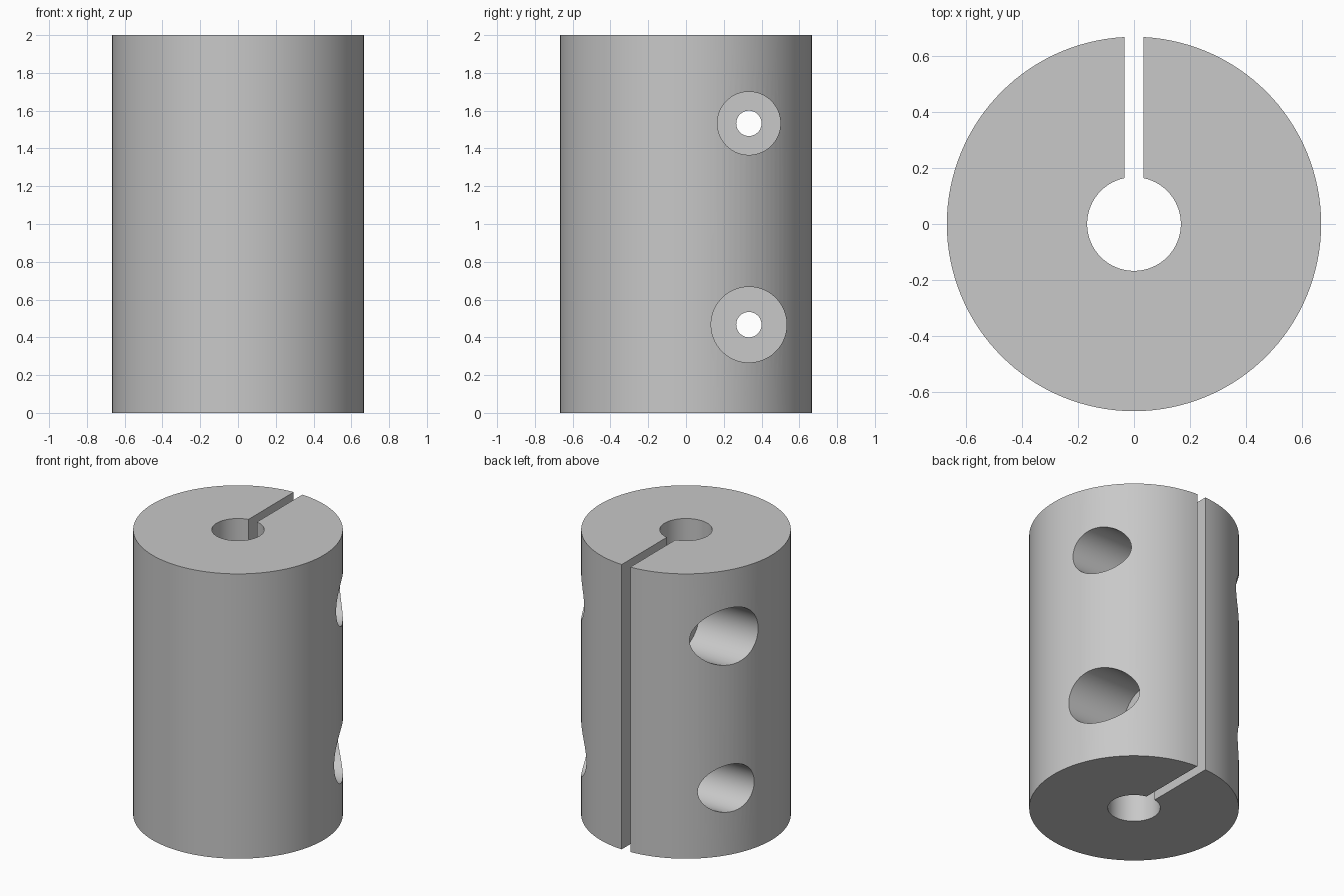
import bpy
import math

cube = bpy.data.objects.get("Cube")
if cube:
    bpy.data.objects.remove(cube, do_unlink=True)

HEIGHT, RADIUS, BORE = 2.0, 0.667, 0.167
SLOT = 0.067                    # slot width
SCREW_Y, SCREW_R = 0.333, 0.067
HEAD_R, NUT_R = 0.167, 0.2      # the two counterbore sizes
FLOOR_X = 0.2                   # counterbore floor distance from the centre
LOW_Z, HIGH_Z = 0.467, 1.533

grey = bpy.data.materials.new("grey metal")
grey.use_nodes = True
colour = (0.58, 0.58, 0.58, 1)
grey.diffuse_color = colour
grey.node_tree.nodes["Principled BSDF"].inputs["Base Color"].default_value = colour


def cylinder(name, radius, depth, location, along_x=False, sides=96):
    turn = (0, math.pi / 2, 0) if along_x else (0, 0, 0)
    bpy.ops.mesh.primitive_cylinder_add(vertices=sides, radius=radius, depth=depth,
                                        location=location, rotation=turn)
    obj = bpy.context.object
    obj.name = name
    obj.data.materials.append(grey)
    return obj


# Main body
body = cylinder("clamp_body", RADIUS, HEIGHT, (0, 0, HEIGHT / 2), sides=128)

# Shaft bore and clamping slot
cutters = [cylinder("shaft_bore_cutter", BORE, HEIGHT + 1, (0, 0, HEIGHT / 2))]
bpy.ops.mesh.primitive_cube_add(size=1, location=(0, 0.55, HEIGHT / 2))
slot = bpy.context.object
slot.name = "slot_cutter"
slot.scale = (SLOT, 0.9, HEIGHT + 1)
slot.data.materials.append(grey)
cutters.append(slot)

# Screw holes, each with a counterbore at both ends; the pair is reversed
for z, side in ((LOW_Z, 1), (HIGH_Z, -1)):
    cutters.append(cylinder("screw_hole_cutter", SCREW_R, 2, (0, SCREW_Y, z), True, 64))
    for radius, direction in ((NUT_R, side), (HEAD_R, -side)):
        x = direction * (FLOOR_X + 0.4)
        cutters.append(cylinder("counterbore_cutter", radius, 0.8, (x, SCREW_Y, z), True))

# Cut everything out of the body
for cutter in cutters:
    cut = body.modifiers.new(cutter.name, 'BOOLEAN')
    cut.operation = 'DIFFERENCE'
    cut.solver = 'EXACT'
    cut.object = cutter

bpy.ops.object.select_all(action='DESELECT')
body.select_set(True)
bpy.context.view_layer.objects.active = body
for name in [m.name for m in body.modifiers]:
    bpy.ops.object.modifier_apply(modifier=name)
for cutter in cutters:
    bpy.data.objects.remove(cutter, do_unlink=True)

bpy.ops.object.shade_smooth_by_angle(angle=math.radians(30))
